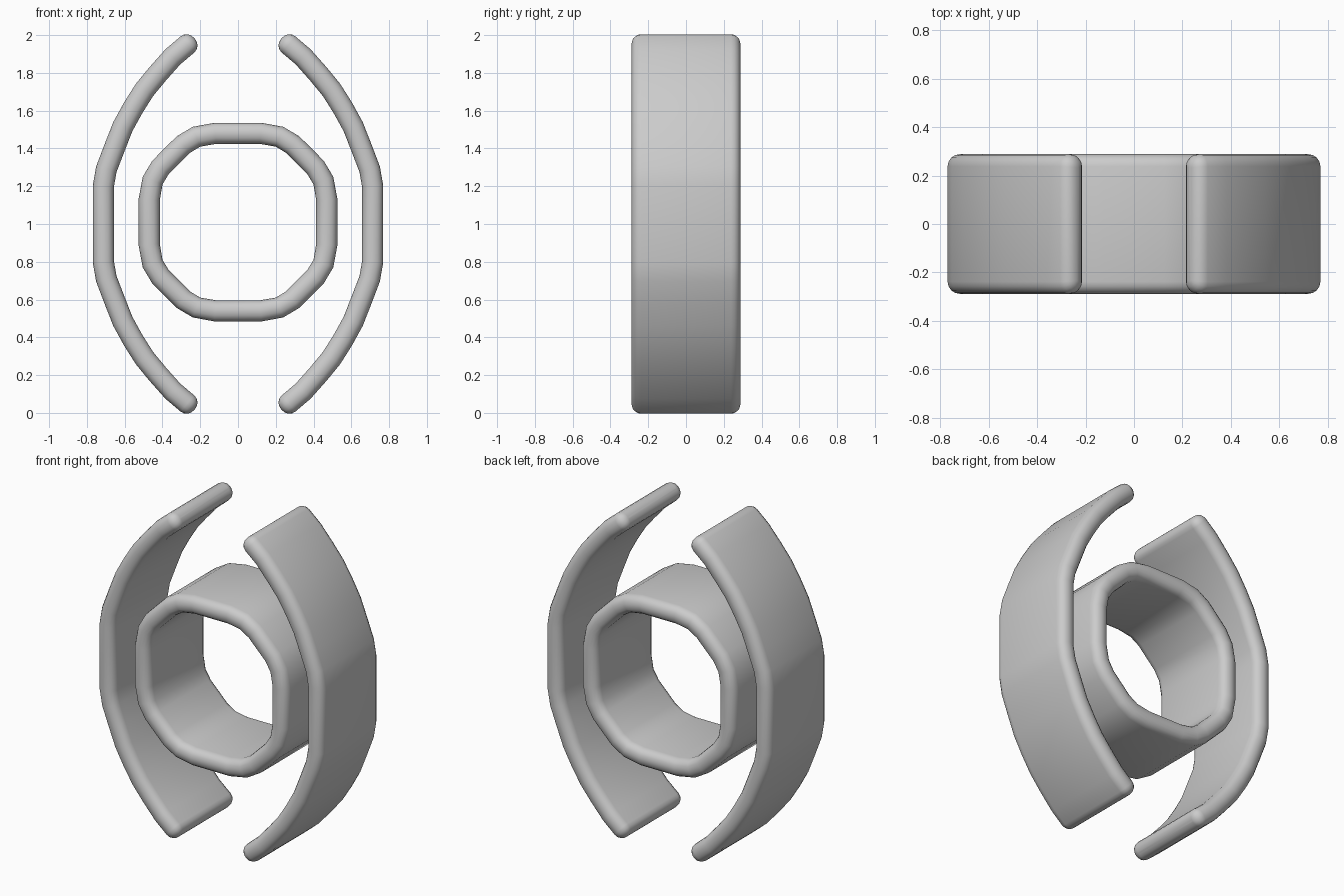
import bpy, bmesh, math
from mathutils import Vector

if "Cube" in bpy.data.objects:
    bpy.data.objects.remove(bpy.data.objects["Cube"], do_unlink=True)

HALF_T, HALF_D, R = 0.056, 0.288, 0.05   # half thickness, half depth, edge radius

grey = bpy.data.materials.new("plain grey")
grey.use_nodes = True
grey.diffuse_color = (0.6, 0.6, 0.6, 1)
grey.node_tree.nodes["Principled BSDF"].inputs["Base Color"].default_value = grey.diffuse_color


def section(inset):
    """Rounded rectangle across the band: (offset, y) pairs."""
    t, d = HALF_T - inset, HALF_D - inset
    r = min(R, t * 0.9)
    pts = []
    for k, (sx, sy) in enumerate([(1, 1), (-1, 1), (-1, -1), (1, -1)]):
        for i in range(5):
            a = math.pi / 2 * (k + i / 4)
            pts.append((sx * (t - r) + r * math.cos(a), sy * (d - r) + r * math.sin(a)))
    return pts


def band(name, path, closed):
    """Sweep the rounded section along an x-z path, rounding open ends."""
    path = [Vector((x, 0, z)) for x, z in path]
    stations = [(p, 0.0) for p in path]
    if not closed:
        def tip(end, inner):
            step = (inner - end).normalized()
            return [(end + step * R * (1 - math.cos(a)), R * (1 - math.sin(a)))
                    for a in (0, math.pi / 8, math.pi / 4, math.pi * 3 / 8, math.pi / 2)]
        stations = tip(path[0], path[1]) + stations[1:-1] + tip(path[-1], path[-2])[::-1]
    n = len(stations)
    bm = bmesh.new()
    rings = []
    for i, (p, inset) in enumerate(stations):
        before = stations[(i - 1) % n if closed else max(i - 1, 0)][0]
        after = stations[(i + 1) % n if closed else min(i + 1, n - 1)][0]
        a, b = (p - before).normalized(), (after - p).normalized()
        tangent = (a + b).normalized()
        side = Vector((tangent.z, 0, -tangent.x))
        rings.append([bm.verts.new(p + side * u + Vector((0, v, 0))) for u, v in section(inset)])
    m = len(rings[0])
    for i in range(n if closed else n - 1):
        r0, r1 = rings[i], rings[(i + 1) % n]
        for j in range(m):
            k = (j + 1) % m
            bm.faces.new((r0[j], r0[k], r1[k], r1[j]))
    if not closed:
        bm.faces.new(rings[0])
        bm.faces.new(rings[-1])
    bmesh.ops.recalc_face_normals(bm, faces=bm.faces)
    mesh = bpy.data.meshes.new(name)
    bm.to_mesh(mesh)
    bm.free()
    mesh.materials.append(grey)
    obj = bpy.data.objects.new(name, mesh)
    bpy.context.collection.objects.link(obj)
    bpy.ops.object.select_all(action='DESELECT')
    obj.select_set(True)
    bpy.context.view_layer.objects.active = obj
    bpy.ops.object.shade_smooth_by_angle(angle=math.radians(30))


# Central ring: one quarter repeated around the centre
quarter = [(0.47, -0.12), (0.47, 0.12), (0.452, 0.22), (0.41, 0.29),
           (0.35, 0.35), (0.29, 0.41), (0.22, 0.452)]
ring = []
for q in range(4):
    c, s = round(math.cos(q * math.pi / 2)), round(math.sin(q * math.pi / 2))
    ring += [(x * c - z * s, 1.01 + x * s + z * c) for x, z in quarter]
band("central_ring", ring, True)

# Curved side bands: upper half mirrored down, then mirrored left to right
upper = [(0.713, 0.2), (0.697, 0.29), (0.655, 0.4), (0.61, 0.515), (0.555, 0.615),
         (0.495, 0.71), (0.425, 0.795), (0.345, 0.885), (0.23, 0.982)]
for name, sx in (("left_band", 1), ("right_band", -1)):
    path = [(sx * x, 1 - h) for x, h in reversed(upper)] + [(sx * x, 1 + h) for x, h in upper]
    band(name, path, False)
